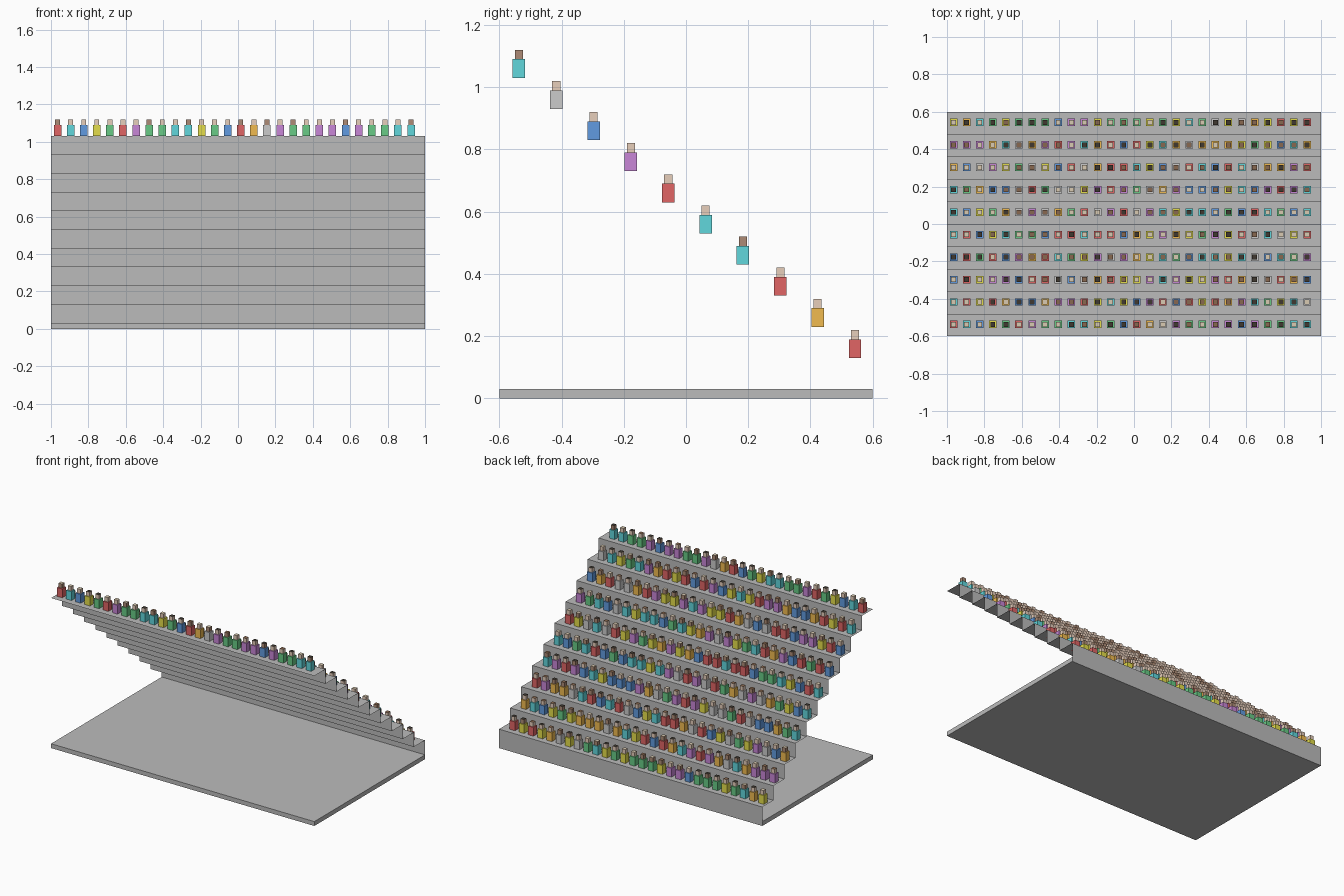
import bpy, bmesh, random
from mathutils import Matrix, Vector

if "Cube" in bpy.data.objects:
    bpy.data.objects.remove(bpy.data.objects["Cube"])

random.seed(4)
ROWS, SEATS = 10, 28
STEP_D, STEP_H, BASE_H = 0.12, 0.10, 0.03


def material(name, rgb):
    m = bpy.data.materials.new(name)
    m.diffuse_color = (*rgb, 1)
    m.use_nodes = True
    m.node_tree.nodes["Principled BSDF"].inputs["Base Color"].default_value = m.diffuse_color
    return m


def finish(bm, name, mats):
    me = bpy.data.meshes.new(name)
    bm.to_mesh(me)
    bm.free()
    for m in mats:
        me.materials.append(m)
    ob = bpy.data.objects.new(name, me)
    bpy.context.collection.objects.link(ob)
    return ob


def box(bm, x, y, z0, size, mat=0, top_mat=None):
    mtx = Matrix.Translation((x, y, z0 + size[2] / 2)) @ Matrix.Diagonal((*size, 1))
    verts = bmesh.ops.create_cube(bm, size=1, matrix=mtx)["verts"]
    for f in {f for v in verts for f in v.link_faces}:
        f.material_index = mat
        f.normal_update()
        if top_mat is not None and f.normal.z > 0.5:
            f.material_index = top_mat


concrete = material("concrete", (0.5, 0.5, 0.5))
shirts = [material("shirt_" + n, c) for n, c in (
    ("red", (0.75, 0.13, 0.13)), ("teal", (0.12, 0.68, 0.72)),
    ("blue", (0.12, 0.33, 0.75)), ("yellow", (0.78, 0.73, 0.07)),
    ("green", (0.14, 0.6, 0.24)), ("purple", (0.58, 0.24, 0.68)),
    ("gold", (0.88, 0.5, 0.08)), ("white", (0.8, 0.8, 0.8)))]
skins = [material("skin_light", (0.8, 0.62, 0.5)), material("skin_dark", (0.42, 0.26, 0.18))]
hairs = [material("hair_dark", (0.05, 0.04, 0.03)), material("hair_brown", (0.25, 0.14, 0.08)),
         material("hair_fair", (0.7, 0.6, 0.45))]
people_mats = shirts + skins + hairs
letters = "rtbygpow"

# Base slab
bm = bmesh.new()
box(bm, 0, 0, 0, (2, 1.2, BASE_H))
finish(bm, "base_slab", [concrete])

# Stepped terrace: open sheet, profile swept along x
bm = bmesh.new()
profile = [(0.6, BASE_H)]
for i in range(ROWS):
    z = BASE_H + STEP_H * (i + 1)
    profile += [(0.6 - STEP_D * i, z), (0.6 - STEP_D * (i + 1), z)]
pts = [bm.verts.new((-1, y, z)) for y, z in profile]
edges = [bm.edges.new(p) for p in zip(pts, pts[1:])]
new = bmesh.ops.extrude_edge_only(bm, edges=edges)["geom"]
bmesh.ops.translate(bm, vec=Vector((2, 0, 0)),
                    verts=[g for g in new if isinstance(g, bmesh.types.BMVert)])
bmesh.ops.recalc_face_normals(bm, faces=bm.faces)
if sum(f.normal.z for f in bm.faces) < 0:
    bmesh.ops.reverse_faces(bm, faces=bm.faces)
finish(bm, "stepped_terrace", [concrete])

# Spectators, one object per row; shirts that are visible in order are fixed
top_row = "rtbygrpggttygbrowpggppbpggtt"
right_end = "rorttrpbwt"
for r in range(ROWS):
    bm = bmesh.new()
    y = 0.543 - STEP_D * r
    z = BASE_H + STEP_H * (r + 1)
    for s in range(SEATS):
        x = -0.965 + 0.07 * s
        shirt = random.randrange(8)
        if r == ROWS - 1:
            shirt = letters.index(top_row[s])
        elif s == SEATS - 1:
            shirt = letters.index(right_end[r])
        skin = 8 + (random.random() < 0.3)
        box(bm, x, y, z, (0.04, 0.04, 0.06), shirt)
        box(bm, x, y, z + 0.06, (0.026, 0.026, 0.03), skin, 10 + random.randrange(3))
    finish(bm, f"spectator_row_{r + 1}", people_mats)
